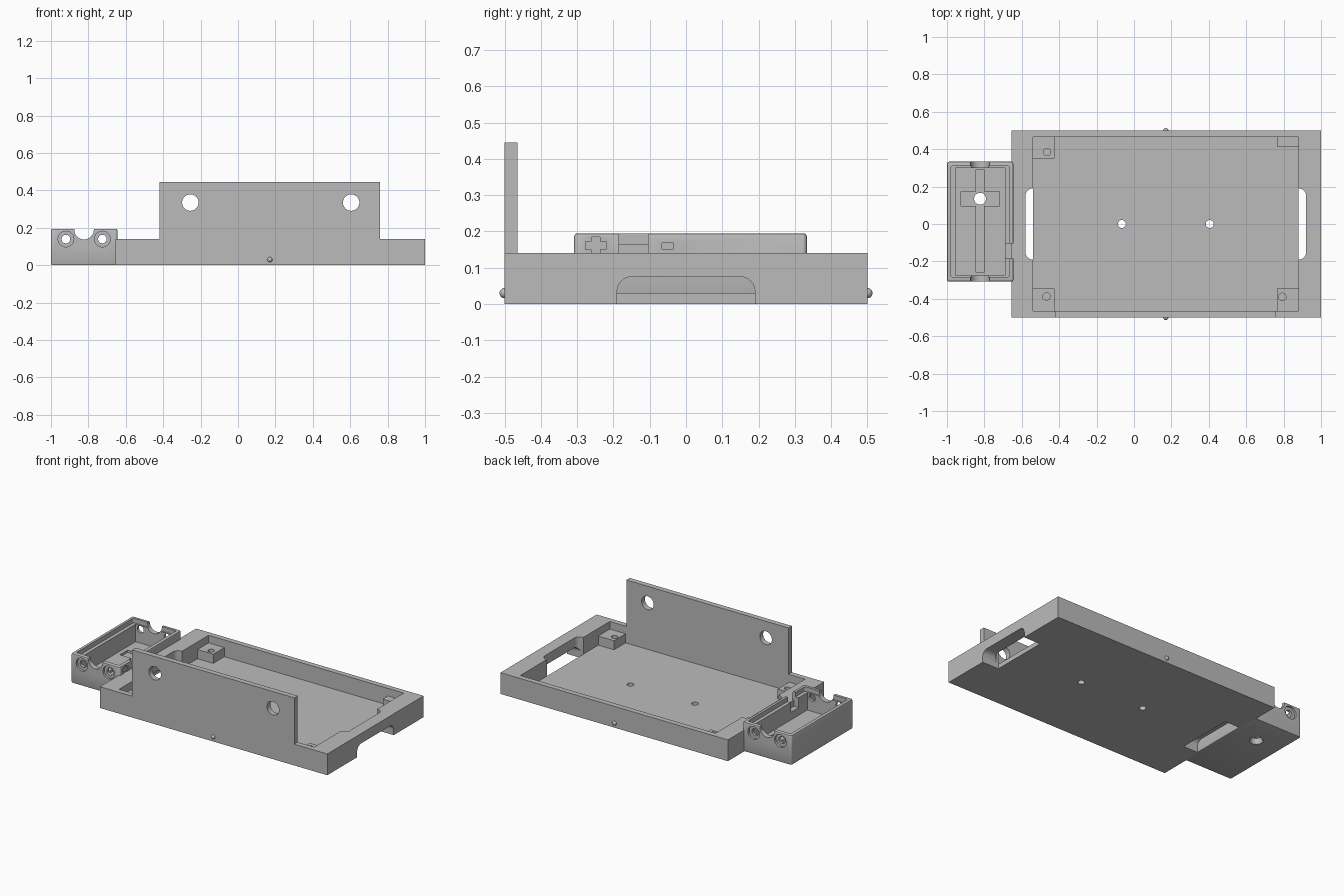
import bpy, bmesh
from math import pi
from mathutils import Matrix, Vector

default = bpy.data.objects.get("Cube")
if default:
    bpy.data.objects.remove(default, do_unlink=True)

grey = bpy.data.materials.new("plain grey")
grey.use_nodes = True
COLOUR = (0.5, 0.5, 0.5, 1)
grey.diffuse_color = COLOUR
grey.node_tree.nodes["Principled BSDF"].inputs["Base Color"].default_value = COLOUR


def finish(name, bm):
    mesh = bpy.data.meshes.new(name)
    bmesh.ops.recalc_face_normals(bm, faces=bm.faces)
    bm.to_mesh(mesh)
    bm.free()
    ob = bpy.data.objects.new(name, mesh)
    bpy.context.collection.objects.link(ob)
    mesh.materials.append(grey)
    return ob


def box(name, x, y, z, axis=None, radius=0):
    """Box from (low, high) ranges; edges along one axis can be rounded."""
    bm = bmesh.new()
    bmesh.ops.create_cube(bm, size=1)
    for v in bm.verts:
        v.co = Vector((r[0] if c < 0 else r[1]) for c, r in zip(v.co, (x, y, z)))
    if axis is not None:
        edges = [e for e in bm.edges
                 if abs((e.verts[0].co - e.verts[1].co).normalized()[axis]) > 0.9]
        bmesh.ops.bevel(bm, geom=edges, offset=radius, segments=8, profile=0.5,
                        affect='EDGES')
    return finish(name, bm)


def cylinder(name, centre, r, depth, axis='Z', r2=None):
    bm = bmesh.new()
    turn = Matrix.Rotation(pi / 2, 4, 'X') if axis == 'Y' else Matrix()
    bmesh.ops.create_cone(bm, cap_ends=True, segments=40, radius1=r,
                          radius2=r if r2 is None else r2, depth=depth,
                          matrix=Matrix.Translation(centre) @ turn)
    return finish(name, bm)


def combine(target, tools, operation='DIFFERENCE'):
    """Apply booleans one after another, then drop the tools."""
    for tool in tools:
        mod = target.modifiers.new("cut", 'BOOLEAN')
        mod.operation, mod.object, mod.solver = operation, tool, 'EXACT'
        bpy.context.view_layer.objects.active = target
        bpy.ops.object.modifier_apply(modifier=mod.name)
        bpy.data.objects.remove(tool, do_unlink=True)


def smooth(ob):
    bpy.ops.object.select_all(action='DESELECT')
    ob.select_set(True)
    bpy.context.view_layer.objects.active = ob
    bpy.ops.object.shade_smooth_by_angle(angle=0.5)


# Tray with cavity, end hand slots and floor holes
tray = box("tray", (-0.655, 1), (-0.5, 0.5), (0, 0.14))
cuts = [box("cavity", (-0.54, 0.88), (-0.465, 0.465), (0.03, 0.3))]
for inner, side, outer in ((0.88, 1, 1.1), (-0.54, -1, -0.75)):
    deep = inner + side * 0.04
    # Recess on the inside of the end wall, with its inner half kept above the floor
    cuts.append(box("recess", sorted((inner - side * 0.1, deep)), (-0.19, 0.19),
                    (0.03, 0.3), 2, 0.038))
    cuts.append(box("floor_slot", sorted((inner, deep)), (-0.19, 0.19), (-0.1, 0.04)))
    # Arched opening through the outside of the wall
    cuts.append(box("arch", sorted((inner, outer)), (-0.19, 0.19), (-0.1, 0.075), 0, 0.04))
cuts += [cylinder("floor_hole", (x, 0, 0), 0.021, 0.2) for x in (-0.065, 0.405)]
combine(tray, cuts)
smooth(tray)

# Upright panel along the front
panel = box("front_panel", (-0.42, 0.76), (-0.5, -0.465), (0.1, 0.445))
combine(panel, [cylinder("panel_hole", (x, -0.48, 0.335), 0.044, 0.2, 'Y')
                for x in (-0.255, 0.605)])
smooth(panel)

# Corner posts with screw holes, and one plain short ledge
for name, x, y, hx, hy in (
        ("post_back_right", (-0.541, -0.425), (0.35, 0.466), -0.465, 0.385),
        ("post_front_right", (-0.541, -0.425), (-0.466, -0.345), -0.468, -0.387),
        ("post_front_left", (0.765, 0.881), (-0.466, -0.345), 0.793, -0.39)):
    post = box(name, x, y, (0.02, 0.09))
    combine(post, [cylinder("post_hole", (hx, hy, 0.09), 0.02, 0.09)])
    smooth(post)
box("ledge_back_left", (0.765, 0.881), (0.412, 0.466), (0.02, 0.09))

# Small round bumps on the front and back
for name, y in (("front_bump", -0.5), ("back_bump", 0.5)):
    bm = bmesh.new()
    bmesh.ops.create_uvsphere(bm, u_segments=20, v_segments=12, radius=0.014,
                              matrix=Matrix.Translation((0.17, y, 0.03)))
    smooth(finish(name, bm))

# Battery holder: rounded block with a stepped cavity
holder = box("battery_holder", (-1, -0.645), (-0.308, 0.333), (0, 0.195), 2, 0.012)
bm = bmesh.new()
bm.from_mesh(holder.data)
rims = [e for e in bm.edges if abs(e.verts[0].co.z - e.verts[1].co.z) < 0.001]
bmesh.ops.bevel(bm, geom=rims, offset=0.008, segments=2, profile=0.5, affect='EDGES')
bm.to_mesh(holder.data)
bm.free()
MID = -0.823
cuts = [
    box("upper_cavity", (-0.978, -0.667), (-0.283, 0.31), (0.165, 0.3), 2, 0.01),
    box("lower_cavity", (-0.955, -0.69), (-0.275, 0.3), (0.05, 0.2)),
    box("long_groove", (-0.845, -0.801), (-0.26, 0.292), (0.035, 0.1)),
    box("cross_groove", (-0.926, -0.72), (0.095, 0.175), (0.035, 0.1)),
    cylinder("base_hole", (MID, 0.135, 0), 0.032, 0.2),
    cylinder("base_flare", (MID, 0.135, 0.005), 0.045, 0.03, r2=0.032),
    box("wire_notch", (-0.7, -0.6), (-0.185, -0.105), (0.1, 0.3)),
    # Plus and minus marks sunk into the side
    box("plus_flat", (-0.65, -0.6), (-0.277, -0.22), (0.15, 0.172)),
    box("plus_tall", (-0.65, -0.6), (-0.26, -0.237), (0.137, 0.185)),
    box("minus", (-0.65, -0.6), (-0.066, -0.035), (0.152, 0.168)),
]
for y in (-0.308, 0.333):
    # Half round saddle in each end wall, flared at the rim
    cuts.append(cylinder("saddle", (MID, y, 0.19), 0.052, 0.1, 'Y'))
    for x in (-0.92, -0.725):
        cuts.append(cylinder("screw_hole", (x, y, 0.14), 0.023, 0.15, 'Y'))
        cuts.append(cylinder("counterbore", (x, y, 0.14), 0.042, 0.03, 'Y'))
combine(holder, cuts)
smooth(holder)
